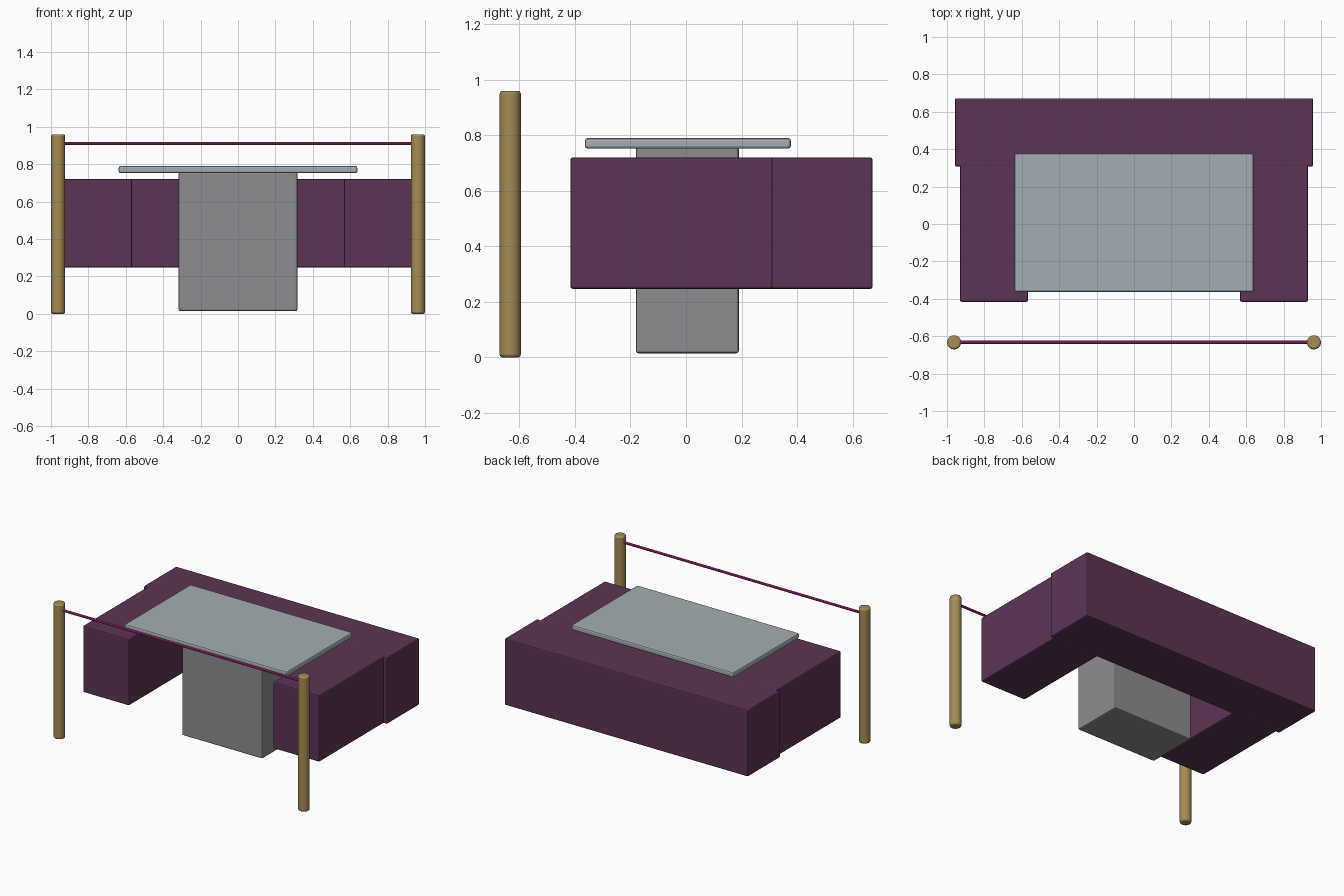
import bpy, math

if "Cube" in bpy.data.objects:
    bpy.data.objects.remove(bpy.data.objects["Cube"])


def material(name, rgb):
    m = bpy.data.materials.new(name)
    m.diffuse_color = (*rgb, 1)
    m.use_nodes = True
    m.node_tree.nodes["Principled BSDF"].inputs["Base Color"].default_value = m.diffuse_color
    return m


PLUM = material("plum_fabric", (0.107, 0.034, 0.089))
TOP = material("pale_top", (0.366, 0.423, 0.451))
METAL = material("grey_base", (0.27, 0.27, 0.285))
BRASS = material("brass", (0.376, 0.262, 0.091))
ROPE = material("magenta_rope", (0.50, 0.03, 0.26))


def finish(o, name, mat, bevel=0):
    o.name = name
    o.data.materials.append(mat)
    if bevel:
        b = o.modifiers.new("soft_edges", 'BEVEL')
        b.width = bevel
        b.segments = 2
        b.limit_method = 'ANGLE'
        b.angle_limit = math.radians(40)
    return o


def box(name, x, y, z, mat, bevel):
    bpy.ops.mesh.primitive_cube_add(
        size=1, location=[(a + b) / 2 for a, b in (x, y, z)])
    o = bpy.context.object
    o.scale = [b - a for a, b in (x, y, z)]
    bpy.ops.object.transform_apply(location=False, rotation=False, scale=True)
    return finish(o, name, mat, bevel)


def rod(name, r, length, loc, mat, sides, bevel=0, rot=(0, 0, 0)):
    bpy.ops.mesh.primitive_cylinder_add(
        vertices=sides, radius=r, depth=length, location=loc, rotation=rot)
    o = finish(bpy.context.object, name, mat, bevel)
    bpy.ops.object.shade_smooth_by_angle(angle=math.radians(35))
    return o


# Booth bench: long back section and two side arms
seat_z = (0.247, 0.72)
box("bench_back", (-0.957, 0.957), (0.307, 0.672), seat_z, PLUM, 0.008)
for side, x in (("left", (-0.93, -0.567)), ("right", (0.567, 0.93))):
    box(f"bench_{side}_arm", x, (-0.416, 0.32), seat_z, PLUM, 0.008)

# Table: block pedestal and overhanging top
box("table_pedestal", (-0.317, 0.317), (-0.18, 0.19), (0.015, 0.76), METAL, 0.009)
box("table_top", (-0.638, 0.638), (-0.364, 0.378), (0.752, 0.79), TOP, 0.01)

# Barrier: two posts with a taut rope between them
for side, s in (("left", -1), ("right", 1)):
    rod(f"{side}_post", 0.038, 0.96, (s * 0.962, -0.633, 0.48), BRASS, 16, 0.01)
rod("barrier_rope", 0.009, 1.9, (0, -0.633, 0.911), ROPE, 10,
    rot=(0, math.pi / 2, 0))
